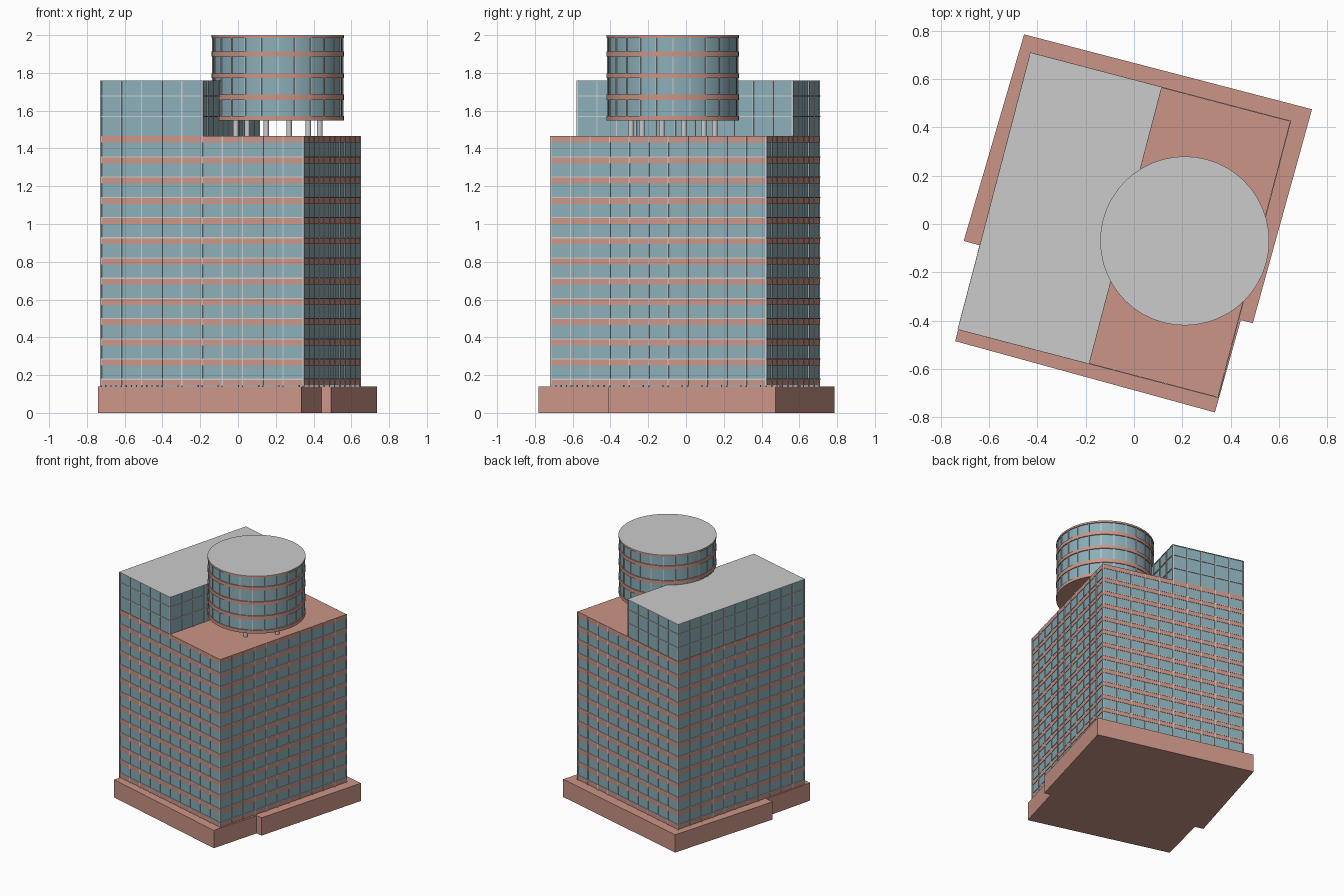
import bpy, bmesh
from math import sin, cos, pi, radians
from mathutils import Matrix, Vector

if "Cube" in bpy.data.objects:
    bpy.data.objects.remove(bpy.data.objects["Cube"])

ROT = radians(-14.7)
TOWER = Matrix.Translation((-0.04, -0.005, 0)) @ Matrix.Rotation(ROT, 4, 'Z')
DRUM = Matrix.Translation((0.21, -0.07, 0)) @ Matrix.Rotation(ROT, 4, 'Z')
W, D = 0.553, 0.588          # tower half width and half depth
ROOF, TOP = 1.465, 1.76


def material(name, rgb):
    m = bpy.data.materials.new(name)
    m.diffuse_color = (*rgb, 1)
    m.use_nodes = True
    m.node_tree.nodes["Principled BSDF"].inputs["Base Color"].default_value = m.diffuse_color
    return m


brick = material("brick", (0.60, 0.30, 0.24))
glass = material("glass", (0.26, 0.43, 0.49))


def finish(name, bm, mats=(), matrix=Matrix()):
    bmesh.ops.recalc_face_normals(bm, faces=bm.faces)
    me = bpy.data.meshes.new(name)
    bm.to_mesh(me)
    bm.free()
    for m in mats:
        me.materials.append(m)
    ob = bpy.data.objects.new(name, me)
    ob.matrix_world = matrix
    bpy.context.collection.objects.link(ob)
    return ob


def loft(name, outline, levels, mats, matrix=Matrix(), top=0, bottom=0):
    """Stack outline(offset) at each (offset, z, material of the wall above)."""
    bm = bmesh.new()
    rings = [[bm.verts.new((x, y, z)) for x, y in outline(o)] for o, z, _ in levels]
    for a, b, lv in zip(rings, rings[1:], levels):
        for i in range(len(a)):
            j = (i + 1) % len(a)
            bm.faces.new((a[i], a[j], b[j], b[i])).material_index = lv[2]
    bm.faces.new(rings[0]).material_index = bottom
    bm.faces.new(rings[-1]).material_index = top
    return finish(name, bm, mats, matrix)


def rect(u0, u1, v0, v1):
    return lambda o: [(u0 - o, v0 - o), (u1 + o, v0 - o), (u1 + o, v1 + o), (u0 - o, v1 + o)]


def banded(bands, proud):
    out = []
    for z0, z1 in bands:
        if out:
            out.append((0, z0, 0))
        out += [(proud, z0, 0), (proud, z1, 0), (0, z1, 1)]
    return out[:-1]


def bar(bm, a, b, extra=Matrix()):
    """Axis-aligned box between corners a and b."""
    a, b = Vector(a), Vector(b)
    m = extra @ Matrix.Translation((a + b) / 2) @ Matrix.Diagonal((*(b - a), 1))
    bmesh.ops.create_cube(bm, size=1, matrix=m)


# Stepped podium
podium = [(-0.455, 0.785), (-0.705, -0.07), (-0.64, -0.088), (-0.74, -0.485),
          (0.335, -0.78), (0.442, -0.398), (0.492, -0.41), (0.737, 0.475)]
loft("podium", lambda o: podium, [(0, 0, 0), (0, 0.14, 0)], [brick])

# Tower shaft with a spandrel band at every floor
tops = [0.178 + 0.107 * k for k in range(12)] + [ROOF]
bands = [(max(0.14, t - 0.034), t) for t in tops]
loft("tower", rect(-W, W, -D, D), banded(bands, 0.003), [brick, glass], TOWER)

# Upper block over the left half, with a plain grey roof
loft("upper_block", rect(-W, 0, -D, D), [(0, ROOF, 0), (0, TOP - 0.004, 0)], [glass], TOWER)
loft("upper_roof", rect(-W, 0, -D, D), [(0.005, TOP - 0.004, 0), (0.005, TOP, 0)], [], TOWER)


# Mullion grid: vertical posts and horizontal rails on each facade
def grid(name, u0, u1, v0, v1, z0, z1, nu, nv, rails, p=0.0055, t=0.003):
    bm = bmesh.new()
    for k in range(nu + 1):
        u = u0 + (u1 - u0) * k / nu
        for v, s in ((v0, -1), (v1, 1)):
            bar(bm, (u - t, v, z0), (u + t, v + s * p, z1))
    for k in range(nv + 1):
        v = v0 + (v1 - v0) * k / nv
        for u, s in ((u0, -1), (u1, 1)):
            bar(bm, (u, v - t, z0), (u + s * p, v + t, z1))
    for z in rails:
        for v, s in ((v0, -1), (v1, 1)):
            bar(bm, (u0 - p, v, z - t), (u1 + p, v + s * p, z + t))
        for u, s in ((u0, -1), (u1, 1)):
            bar(bm, (u, v0 - p, z - t), (u + s * p, v1 + p, z + t))
    finish(name, bm, (), TOWER)


grid("tower_mullions", -W, W, -D, D, 0.14, ROOF, 10, 11, tops[:-1])
grid("upper_mullions", -W, 0, -D, D, ROOF, TOP, 5, 11, [1.57, 1.677])

# Round drum with bands, glass bays and a grey roof
SIDES, R = 48, 0.343


def circle(o):
    return [((R + o) * cos(2 * pi * i / SIDES), (R + o) * sin(2 * pi * i / SIDES))
            for i in range(SIDES)]


drum_bands = [(1.548, 1.573), (1.656, 1.686), (1.772, 1.797), (1.887, 1.914), (1.986, 1.996)]
drum = loft("drum", circle, banded(drum_bands, 0.007), [brick, glass], DRUM)
roof = loft("drum_roof", circle, [(0.007, 1.996, 0), (0.007, 2.0, 0)], [], DRUM)

bm = bmesh.new()
for k in range(24):
    bar(bm, (R - 0.004, -0.003, 1.56), (R + 0.005, 0.003, 1.99),
        Matrix.Rotation(2 * pi * k / 24, 4, 'Z'))
finish("drum_mullions", bm, (), DRUM)

# Six columns carrying the drum
bm = bmesh.new()
for k in range(6):
    a = k * pi / 3
    bmesh.ops.create_cone(bm, cap_ends=True, segments=16, radius1=0.015, radius2=0.015,
                          depth=0.09, matrix=Matrix.Translation((0.23 * cos(a), 0.23 * sin(a), 1.507)))
columns = finish("drum_columns", bm, (), DRUM)

# Smooth the round parts, keeping sharp edges
bpy.ops.object.select_all(action='DESELECT')
for ob in (drum, roof, columns):
    ob.select_set(True)
bpy.context.view_layer.objects.active = drum
bpy.ops.object.shade_smooth_by_angle(angle=radians(30))
